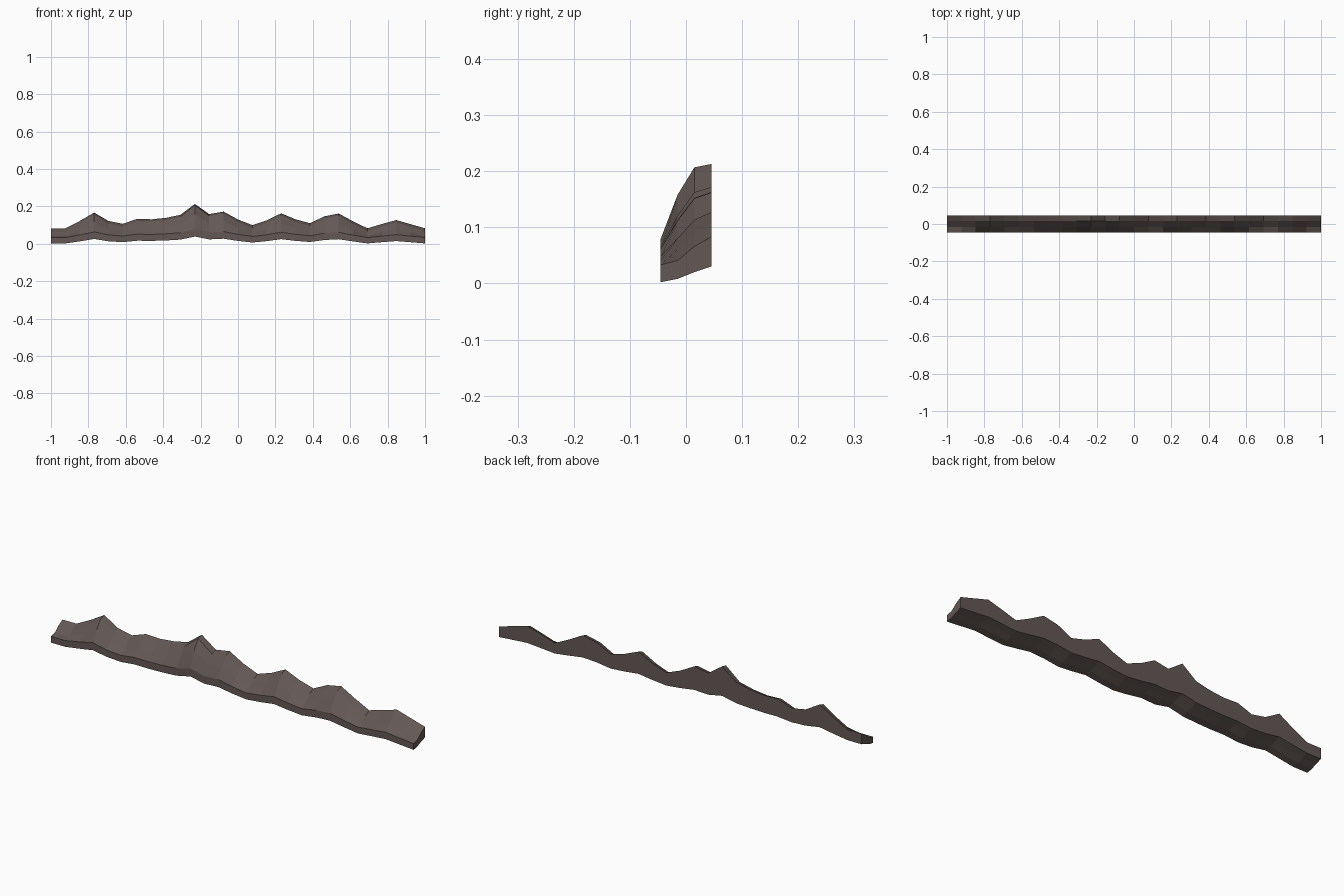
import bpy, bmesh

if "Cube" in bpy.data.objects:
    bpy.data.objects.remove(bpy.data.objects["Cube"])

# Ridge heights along the back crest, evenly spaced from x=-1 to x=1
CREST = [.083, .083, .122, .167, .122, .107, .134, .131, .139, .155, .213, .159, .172,
         .13, .1, .126, .163, .131, .11, .147, .162, .12, .083, .106, .127, .105, .083]
# Depth rows: y, low top, high top, low bottom, high bottom
ROWS = [(-.045, .033, .08, .002, .039), (-.015, .04, .158, .008, .046),
        (.015, .065, .207, .02, .056), (.045, .082, .213, .03, .066)]

rock = bpy.data.materials.new("brown_grey_rock")
rock.diffuse_color = (.125, .098, .09, 1)
rock.use_nodes = True
rock.node_tree.nodes["Principled BSDF"].inputs["Base Color"].default_value = rock.diffuse_color

# Cross-section ring at each station, lofted along x
bm = bmesh.new()
rings = []
n = len(CREST) - 1
for i, h in enumerate(CREST):
    x = -1 + 2 * i / n
    p = (h - .082) / .131
    bottom = [bm.verts.new((x, y, b0 + (b1 - b0) * p)) for y, _, _, b0, b1 in ROWS]
    top = [bm.verts.new((x, y, t0 + (t1 - t0) * p)) for y, t0, t1, _, _ in ROWS]
    rings.append(bottom + top[::-1])
for a, b in zip(rings, rings[1:]):
    for k in range(8):
        j = (k + 1) % 8
        bm.faces.new((a[k], a[j], b[j], b[k]))

# End caps as quads
for r in (rings[0], rings[-1]):
    for k in range(3):
        bm.faces.new((r[k], r[k + 1], r[6 - k], r[7 - k]))
bmesh.ops.recalc_face_normals(bm, faces=bm.faces)
me = bpy.data.meshes.new("rock_ridge")
bm.to_mesh(me)
bm.free()
me.materials.append(rock)
bpy.context.collection.objects.link(bpy.data.objects.new("rock_ridge", me))
